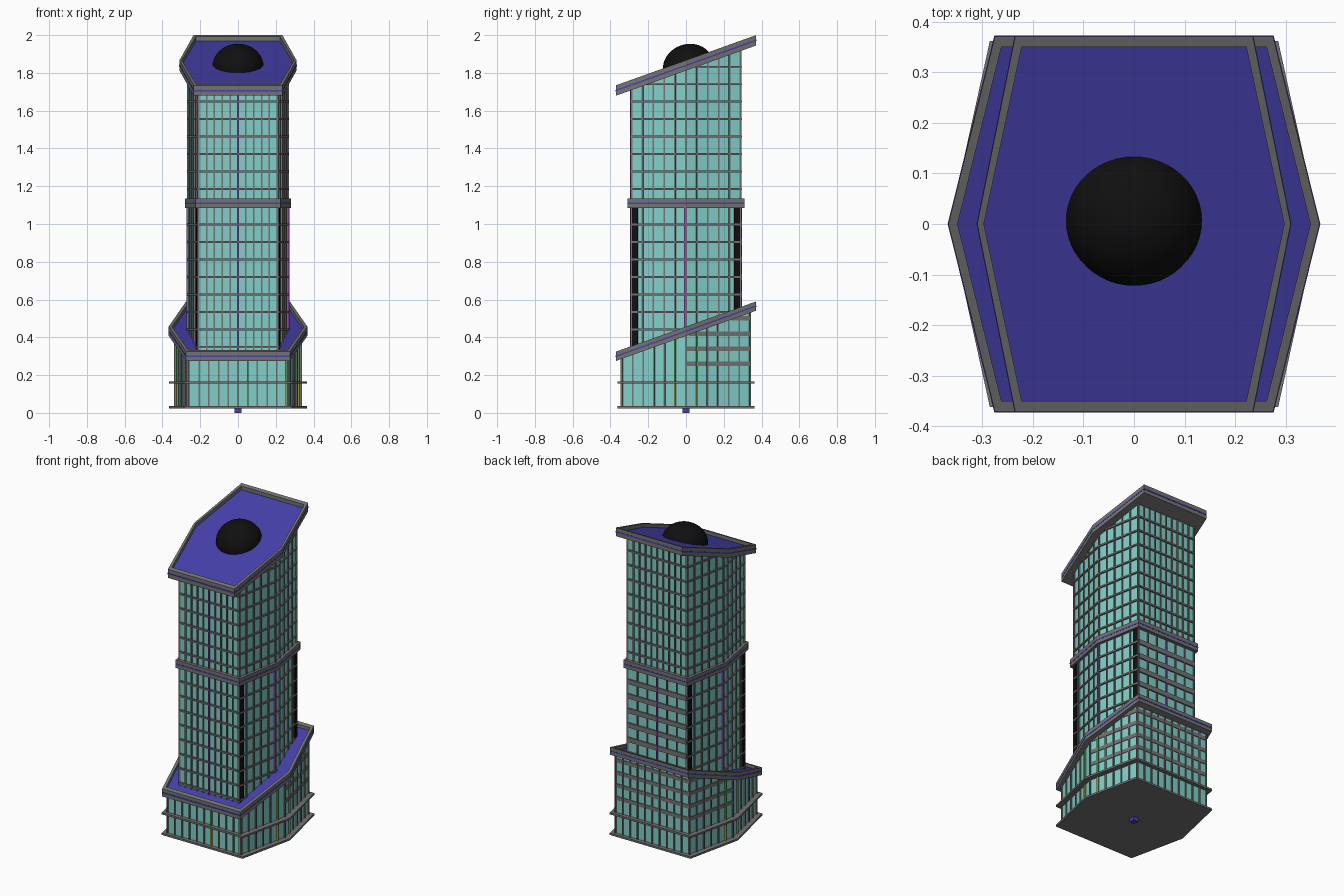
import bpy, bmesh
from math import atan
from mathutils import Vector, Matrix

if "Cube" in bpy.data.objects:
    bpy.data.objects.remove(bpy.data.objects["Cube"])

SLOPE = 0.358


def mat(name, rgb):
    m = bpy.data.materials.new(name)
    m.diffuse_color = (*rgb, 1)
    m.use_nodes = True
    m.node_tree.nodes["Principled BSDF"].inputs["Base Color"].default_value = m.diffuse_color
    return m


GLASS = mat("glass", (0.22, 0.62, 0.58))
GREY = mat("frame_grey", (0.17, 0.17, 0.17))
BLACK = mat("black", (0.005, 0.005, 0.005))
BLUE = mat("blue", (0.06, 0.05, 0.4))
PURPLE = mat("purple", (0.3, 0.06, 0.45))
GREEN = mat("green", (0.08, 0.4, 0.08))
YELLOW = mat("yellow", (0.5, 0.45, 0.08))


def finish(name, bm, m):
    bmesh.ops.recalc_face_normals(bm, faces=bm.faces)
    me = bpy.data.meshes.new(name)
    bm.to_mesh(me)
    bm.free()
    me.materials.append(m)
    ob = bpy.data.objects.new(name, me)
    bpy.context.collection.objects.link(ob)
    return ob


def hexagon(a, y, b):
    """Corners counter-clockwise from front left; b is the side point."""
    return [Vector(p) for p in ((-a, -y), (a, -y), (b, 0), (a, y), (-a, y), (-b, 0))]


def flat(z):
    return lambda y: z


def sloped(z):
    return lambda y: z + SLOPE * y


def loft(bm, rings):
    """rings: (outline, height function) joined in order and capped."""
    vs = [[bm.verts.new((p.x, p.y, h(p.y))) for p in o] for o, h in rings]
    n = len(vs[0])
    for lo, hi in zip(vs, vs[1:]):
        for i in range(n):
            j = (i + 1) % n
            bm.faces.new((lo[i], lo[j], hi[j], hi[i]))
    bm.faces.new(vs[0][::-1])
    bm.faces.new(vs[-1])


def prism(name, outline, lo, hi, m):
    bm = bmesh.new()
    loft(bm, [(outline, lo), (outline, hi)])
    return finish(name, bm, m)


def bar(bm, a, b, out, lo, hi):
    """Bar standing on a wall line from a to b, protruding by out."""
    d = (b - a).normalized()
    n = Vector((d.y, -d.x))
    foot = [a + n * out, b + n * out, b - n * 0.004, a - n * 0.004]
    loft(bm, [(foot, lo), (foot, hi)])


def edge(o, i):
    return o[i], o[(i + 1) % 6]


def upright(bm, o, i, t, w, out, lo, hi):
    a, b = edge(o, i)
    d = (b - a).normalized() * w / 2
    c = a.lerp(b, t)
    bar(bm, c - d, c + d, out, lo, hi)


def band(bm, o, i, z, h, out, lo, hi):
    """Horizontal band, kept between the lo and hi planes."""
    a, b = edge(o, i)
    ts = [k / 200 for k in range(201)
          if lo(a.lerp(b, k / 200).y) < z < hi(a.lerp(b, k / 200).y)]
    if len(ts) > 2:
        bar(bm, a.lerp(b, ts[0]), a.lerp(b, ts[-1]), out, flat(z - h / 2), flat(z + h / 2))


def facade(name, o, lo, hi, bays, levels, heights, w=0.008, out=0.007):
    prism(name + "_glass", o, lo, hi, GLASS)
    bm = bmesh.new()
    for i in range(6):
        for k in range(bays[i] + 1):
            upright(bm, o, i, k / bays[i], w, out, lo, hi)
        for z in levels:
            band(bm, o, i, z, heights[i], out + 0.002, lo, hi)
    finish(name + "_frames", bm, GREY)


def rim(name, outer, inner, lo, hi, floor):
    """Parapet tray with a blue stripe around it."""
    bm = bmesh.new()
    loft(bm, [(outer, lo), (outer, hi), (inner, hi), (inner, floor)])
    finish(name, bm, GREY)
    line = [p * 1.004 for p in outer]
    mid = lambda s: lambda y: (lo(y) + hi(y)) / 2 + s
    prism(name + "_stripe", line, mid(-0.004), mid(0.004), BLUE)


# Podium
pod = hexagon(0.258, 0.338, 0.33)
facade("podium", pod, flat(0.03), sloped(0.415), [10, 6, 6, 10, 6, 6], [], [0] * 6)
bm = bmesh.new()
for z in (0.26, 0.34, 0.42, 0.50):
    for i in (2, 3, 4):
        band(bm, pod, i, z, 0.024, 0.004, flat(0.03), sloped(0.415))
finish("podium_spandrels", bm, GREY)
ledge = hexagon(0.285, 0.362, 0.365)
prism("base_plate", ledge, flat(0.024), flat(0.036), GREY)
prism("podium_ledge", ledge, flat(0.155), flat(0.167), GREY)
rim("podium_roof", hexagon(0.275, 0.371, 0.367), hexagon(0.262, 0.35, 0.349),
    sloped(0.408), sloped(0.457), sloped(0.425))

# Coloured door and window posts of the podium
posts = [(0, 0.6, 0), (0, 0.99, 0), (1, 0.83, 0), (2, 0.17, 0), (4, 0.83, 0), (5, 0.17, 0)]
for name, lo, hi, m in (("lower_posts", flat(0.036), flat(0.155), YELLOW),
                        ("upper_posts", flat(0.167), sloped(0.41), GREEN)):
    bm = bmesh.new()
    for i, t, _ in posts:
        upright(bm, pod, i, t, 0.010, 0.009, lo, hi)
    finish(name, bm, m)

# Tower shafts
tower = hexagon(0.208, 0.287, 0.262)
levels = [0.35 + 0.0925 * k for k in range(8)]
facade("middle_tower", tower, sloped(0.42), flat(1.09), [10, 5, 5, 6, 5, 5],
       levels, [0.01, 0.01, 0.01, 0.03, 0.01, 0.01])
facade("upper_tower", tower, flat(1.13), sloped(1.82), [10, 5, 5, 10, 5, 5],
       [1.185 + 0.0925 * k for k in range(8)], [0.01] * 6)

# Black corner strips on the side walls of the middle shaft
bm = bmesh.new()
for i, t in ((1, 0.06), (2, 0.94), (4, 0.06), (5, 0.94)):
    upright(bm, tower, i, t, 0.032, 0.008, sloped(0.42), flat(1.09))
finish("corner_strips", bm, BLACK)

# Purple centre posts
bm = bmesh.new()
for i, t in ((0, 0.5), (3, 0.5), (1, 0.99), (4, 0.99)):
    upright(bm, tower, i, t, 0.010, 0.010, sloped(0.42), flat(1.09))
upright(bm, tower, 0, 0.5, 0.010, 0.010, flat(1.13), sloped(1.82))
finish("centre_posts", bm, PURPLE)

# Belt between the shafts
belt = hexagon(0.224, 0.309, 0.28)
prism("belt", belt, flat(1.085), flat(1.135), GREY)
prism("belt_stripe", [p * 1.004 for p in belt], flat(1.106), flat(1.114), BLUE)

# Sloping roof
rim("roof", hexagon(0.235, 0.371, 0.31), hexagon(0.222, 0.35, 0.297),
    sloped(1.812), sloped(1.867), sloped(1.83))

# Dome, squashed and tilted to the roof
bm = bmesh.new()
bmesh.ops.create_uvsphere(bm, u_segments=48, v_segments=24, radius=1)
bmesh.ops.bisect_plane(bm, geom=bm.verts[:] + bm.edges[:] + bm.faces[:],
                       plane_co=(0, 0, -0.02), plane_no=(0, 0, 1), clear_inner=True)
bm.transform(Matrix.Translation((0, 0.011, 1.834)) @ Matrix.Rotation(atan(SLOPE), 4, 'X')
             @ Matrix.Diagonal((0.135, 0.135, 0.118, 1)))
for f in bm.faces:
    f.smooth = True
finish("dome", bm, BLACK)

# Small foot block
foot = [Vector(p) for p in ((-0.018, -0.018), (0.018, -0.018), (0.018, 0.018), (-0.018, 0.018))]
prism("foot_block", foot, flat(0), flat(0.026), BLUE)
